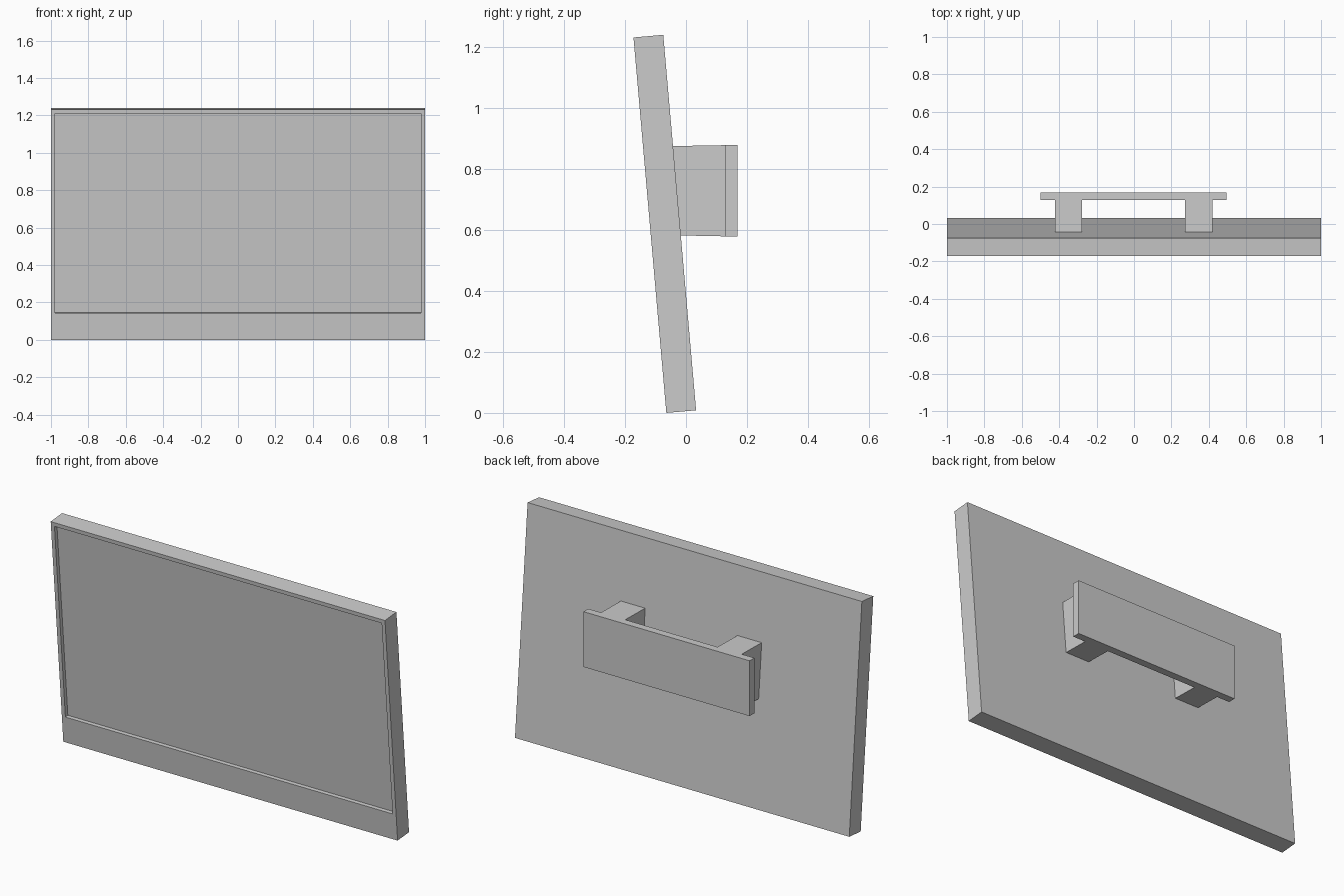
import bpy, bmesh, math

if "Cube" in bpy.data.objects:
    bpy.data.objects.remove(bpy.data.objects["Cube"])

TILT = math.radians(5)
BASE_Y, THICK, HEIGHT = -0.0645, 0.098, 1.236


def finish(bm, name):
    bmesh.ops.recalc_face_normals(bm, faces=bm.faces)
    mesh = bpy.data.meshes.new(name)
    bm.to_mesh(mesh)
    bm.free()
    ob = bpy.data.objects.new(name, mesh)
    bpy.context.collection.objects.link(ob)
    return ob


# Screen panel: box whose front face is inset and pushed in, wider margin below
bm = bmesh.new()
bmesh.ops.create_cube(bm, size=1)
for v in bm.verts:
    v.co = (v.co.x * 2, (v.co.y + 0.5) * THICK, (v.co.z + 0.5) * HEIGHT)
front = min(bm.faces, key=lambda f: f.calc_center_median().y)
bmesh.ops.inset_region(bm, faces=[front], thickness=0.03)
for v in front.verts:
    if v.co.z < HEIGHT / 2:
        v.co.z = 0.144
floor = bmesh.ops.extrude_discrete_faces(bm, faces=[front])["faces"][0]
for v in floor.verts:
    v.co.y += 0.021
panel = finish(bm, "screen_panel")
panel.location.y = BASE_Y
panel.rotation_euler.x = TILT

# Rear mount: plate with two legs, one profile extruded upward
FOOT, LEG_BACK, PLATE_BACK = -0.04, 0.128, 0.169
half = [(0.497, PLATE_BACK), (0.497, LEG_BACK), (0.421, LEG_BACK),
        (0.421, FOOT), (0.276, FOOT), (0.276, LEG_BACK)]
profile = half + [(-x, y) for x, y in reversed(half)]
bm = bmesh.new()
bottom = bm.faces.new([bm.verts.new((x - 0.002, y, 0.579)) for x, y in profile])
top = bmesh.ops.extrude_face_region(bm, geom=[bottom], use_keep_orig=True)["geom"]
bmesh.ops.translate(bm, vec=(0, 0, 0.299),
                    verts=[g for g in top if isinstance(g, bmesh.types.BMVert)])
# Feet taper slightly and lie flush on the leaning back of the panel
for v in bm.verts:
    if v.co.y < 0:
        v.co.z += 0.003 if v.co.z < 0.7 else -0.003
        v.co.y = BASE_Y + THICK / math.cos(TILT) - v.co.z * math.tan(TILT)
finish(bm, "rear_mount")
